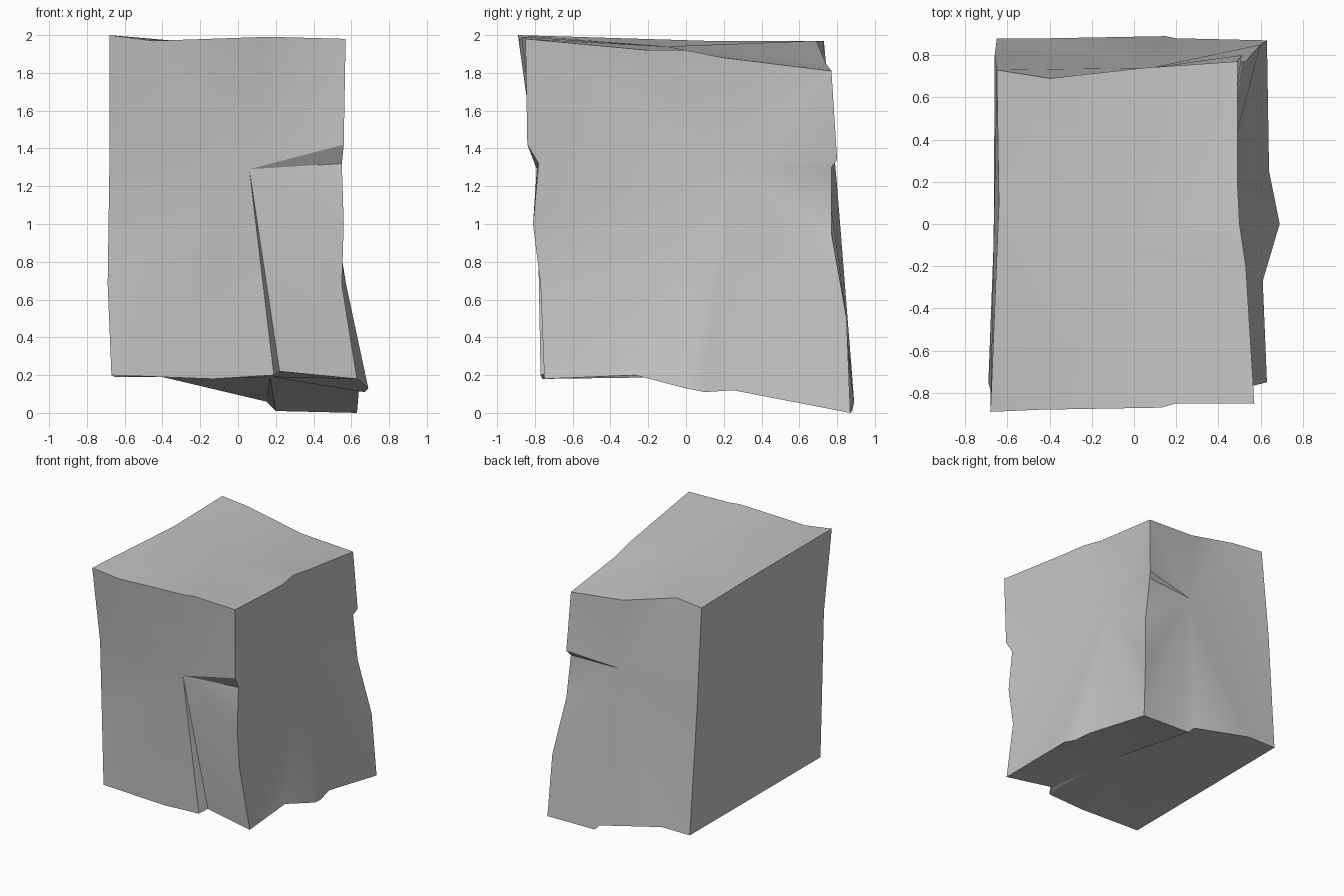
import bpy
import bmesh
from mathutils import Vector

default_cube = bpy.data.objects.get("Cube")
if default_cube:
    bpy.data.objects.remove(default_cube, do_unlink=True)

bm = bmesh.new()


def add_point(point):
    return bm.verts.new(Vector(point))


def make_edge(start, end, *between):
    """Return the chain of vertices along one worn edge of the block."""
    return [start] + [add_point(point) for point in between] + [end]


def fill_side(edge_chains, hub=None):
    """Join four edge chains into a ring and fan it around a hub point."""
    ring = []
    for chain in edge_chains:
        if not ring:
            # Turn the first chain so that it runs towards the second one
            following = edge_chains[1]
            touches = chain[-1] in (following[0], following[-1])
            ring = list(chain) if touches else list(reversed(chain))
        else:
            onward = chain if chain[0] == ring[-1] else list(reversed(chain))
            ring += onward[1:]
    ring.pop()
    if hub is None:
        hub = sum((vert.co for vert in ring), Vector()) / len(ring)
    centre = add_point(hub)
    for current, following in zip(ring, ring[1:] + ring[:1]):
        bm.faces.new((centre, current, following))


# Corners of the leaning block; left here means the low x side
left_front_top = add_point((-.68, -.89, 2))
right_front_top = add_point((.57, -.85, 1.98))
right_back_top = add_point((.49, .77, 1.81))
left_back_top = add_point((-.65, .73, 1.97))
left_front_base = add_point((-.67, -.76, .2))
right_front_base = add_point((.63, -.75, .18))
right_back_base = add_point((.63, .87, 0))
left_back_base = add_point((-.65, .88, .19))

# Worn edges around the top
front_top = make_edge(left_front_top, right_front_top,
                      (-.45, -.88, 1.97), (.13, -.87, 1.99), (.2, -.85, 1.99))
right_top = make_edge(right_front_top, right_back_top,
                      (.53, -.2, 1.92), (.5, 0, 1.92), (.49, .2, 1.88))
back_top = make_edge(right_back_top, left_back_top,
                     (.05, .74, 1.85), (-.4, .69, 1.97))
left_top = make_edge(left_back_top, left_front_top, (-.64, .1, 1.97))

# Worn edges around the base, with the step in front and the chip behind
front_base = make_edge(left_front_base, right_front_base,
                       (-.4, -.76, .19), (-.13, -.76, .18),
                       (.19, -.77, .2), (.22, -.7, .22))
right_base = make_edge(right_front_base, right_back_base,
                       (.61, -.27, .2), (.69, 0, .13),
                       (.67, .1, .11), (.64, .25, .12))
back_base = make_edge(right_back_base, left_back_base,
                      (.2, .88, .01), (.15, .89, .06), (-.4, .88, .19))
left_base = make_edge(left_back_base, left_front_base)

# Upright edges; the two on the right have a small overhanging ledge
left_front_upright = make_edge(left_front_top, left_front_base,
                               (-.68, -.79, 1.37), (-.69, -.75, .68))
right_front_upright = make_edge(right_front_top, right_front_base,
                                (.56, -.84, 1.42), (.55, -.78, 1.32),
                                (.56, -.81, 1), (.55, -.77, .68))
right_back_upright = make_edge(right_back_top, right_back_base,
                               (.51, .8, 1.34), (.49, .77, 1.3),
                               (.53, .77, .95), (.6, .85, .5))
left_back_upright = make_edge(left_back_top, left_back_base, (-.66, .8, 1.2))

# Sides; cracks and folds radiate from the hub of each cracked side
fill_side([front_top, right_front_upright, front_base, left_front_upright],
          hub=(.06, -.79, 1.29))
fill_side([right_top, right_back_upright, right_base, right_front_upright],
          hub=(.44, .25, 1.3))
fill_side([back_top, left_back_upright, back_base, right_back_upright],
          hub=(.08, .74, 1.29))
fill_side([left_top, left_front_upright, left_base, left_back_upright])
fill_side([front_top, right_top, back_top, left_top])
fill_side([front_base, right_base, back_base, left_base], hub=(.17, 0, .19))
bmesh.ops.recalc_face_normals(bm, faces=bm.faces[:])

# Stone material
stone = bpy.data.materials.new("stone_grey")
stone.use_nodes = True
grey = (.55, .55, .55, 1)
stone.diffuse_color = grey
for node in stone.node_tree.nodes:
    if node.type == "BSDF_PRINCIPLED":
        node.inputs["Base Color"].default_value = grey

# Stone block object
mesh = bpy.data.meshes.new("stone_block")
bm.to_mesh(mesh)
bm.free()
mesh.materials.append(stone)
block = bpy.data.objects.new("stone_block", mesh)
bpy.context.collection.objects.link(block)

# Soft folds with crisp outer edges
bpy.ops.object.select_all(action="DESELECT")
block.select_set(True)
bpy.context.view_layer.objects.active = block
bpy.ops.object.shade_smooth_by_angle()
